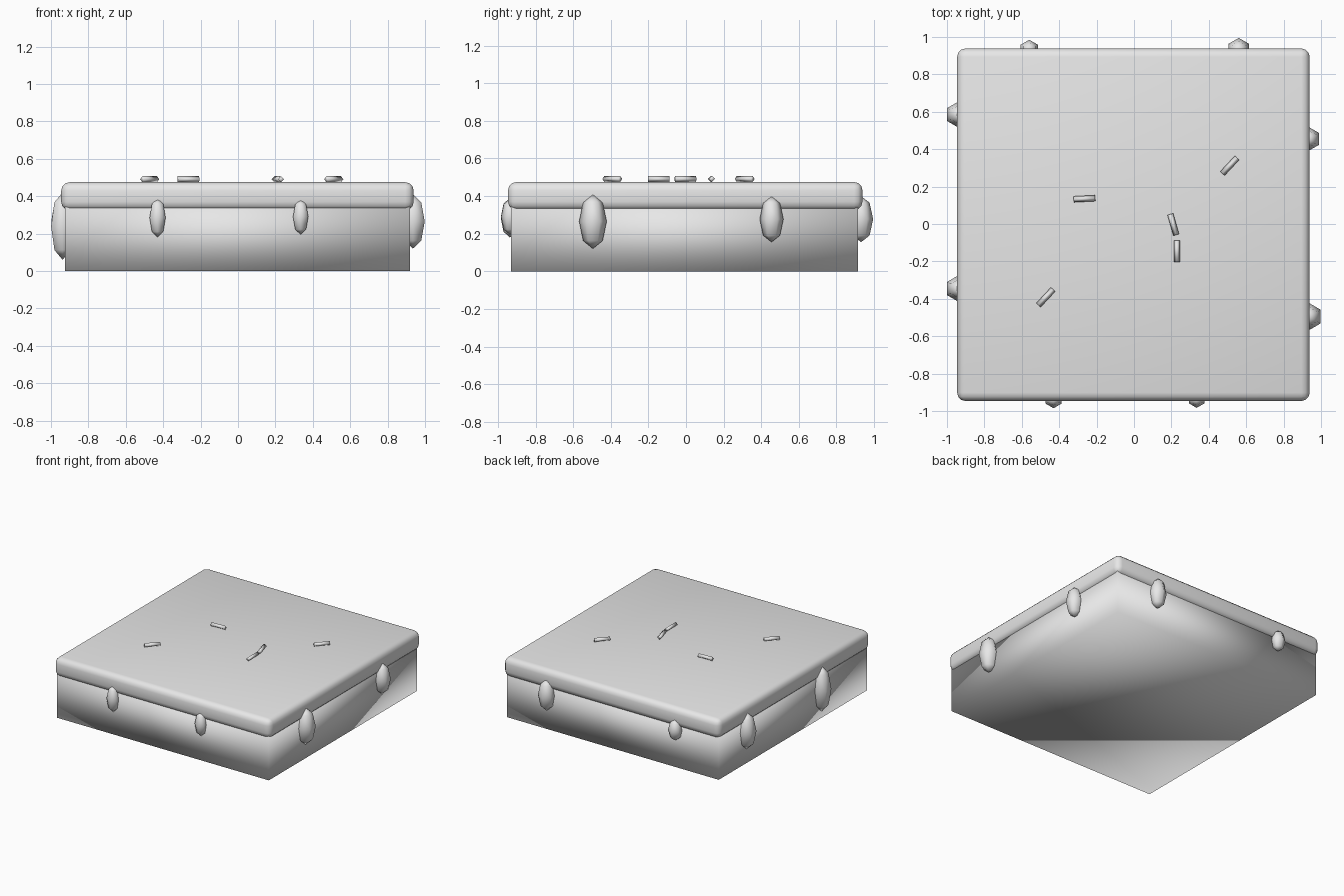
import bpy
import bmesh
import math
from mathutils import Matrix, Vector

default = bpy.data.objects.get("Cube")
if default:
    bpy.data.objects.remove(default, do_unlink=True)

# One pale grey for everything
grey = bpy.data.materials.new("pale grey")
grey.use_nodes = True
grey.diffuse_color = (0.8, 0.8, 0.8, 1)
grey.node_tree.nodes["Principled BSDF"].inputs["Base Color"].default_value = (0.8, 0.8, 0.8, 1)


def finish(name, bm, location):
    mesh = bpy.data.meshes.new(name)
    bm.to_mesh(mesh)
    bm.free()
    for face in mesh.polygons:
        face.use_smooth = True
    mesh.materials.append(grey)
    obj = bpy.data.objects.new(name, mesh)
    obj.location = location
    bpy.context.collection.objects.link(obj)
    return obj


def box(name, center, size):
    bm = bmesh.new()
    bmesh.ops.create_cube(bm, size=1)
    bmesh.ops.scale(bm, vec=Vector(size), verts=bm.verts)
    return finish(name, bm, center)


def turn_corner(bm, angle):
    """Spin about z until a corner points along the given angle."""
    corner = max(bm.verts, key=lambda v: v.co.xy.length).co
    turn = angle - math.atan2(corner.y, corner.x)
    bmesh.ops.rotate(bm, matrix=Matrix.Rotation(turn, 3, "Z"), verts=bm.verts)


def drip(name, x, y, low, high, radius):
    """Six-sided stretched ball with corners pointing along y."""
    bm = bmesh.new()
    bmesh.ops.create_uvsphere(bm, u_segments=6, v_segments=4, radius=1)
    turn_corner(bm, math.pi / 2)
    bmesh.ops.scale(bm, vec=Vector((radius, radius, (high - low) / 2)), verts=bm.verts)
    finish(name, bm, (x, y, (low + high) / 2))


def sprinkle(name, x, y, angle):
    """Thin four-sided rod lying on the icing, one edge up."""
    bm = bmesh.new()
    bmesh.ops.create_cone(bm, cap_ends=True, segments=4, radius1=0.016,
                          radius2=0.016, depth=0.115)
    turn_corner(bm, 0)
    bmesh.ops.rotate(bm, matrix=Matrix.Rotation(math.pi / 2, 3, "Y"), verts=bm.verts)
    obj = finish(name, bm, (x, y, 0.491))
    obj.rotation_euler.z = math.radians(angle)


# Cake body
box("cake_base", (-0.003, -0.008, 0.19), (1.845, 1.845, 0.38))

# Rounded icing slab
icing = box("icing", (-0.003, -0.004, 0.4), (1.885, 1.885, 0.15))
bevel = icing.modifiers.new("rounded_edges", "BEVEL")
bevel.width = 0.045
bevel.segments = 3

# Icing drips around the four sides
drip("front_drip_a", -0.43, -0.936, 0.18, 0.39, 0.049)
drip("front_drip_b", 0.335, -0.936, 0.195, 0.385, 0.047)
drip("back_drip_a", 0.56, 0.931, 0.155, 0.4, 0.064)
drip("back_drip_b", -0.56, 0.932, 0.22, 0.385, 0.053)
drip("left_drip_a", 0.935, 0.455, 0.155, 0.4, 0.063)
drip("left_drip_b", 0.935, -0.495, 0.12, 0.41, 0.073)
drip("right_drip_a", -0.938, 0.585, 0.12, 0.41, 0.07)
drip("right_drip_b", -0.938, -0.345, 0.06, 0.42, 0.071)

# Scattered sprinkles
spots = [(-0.265, 0.135, 3), (0.21, -0.003, 106), (0.23, -0.145, 90),
         (0.512, 0.312, 47), (-0.472, -0.392, 47)]
for number, spot in enumerate(spots, 1):
    sprinkle(f"sprinkle_{number}", *spot)
